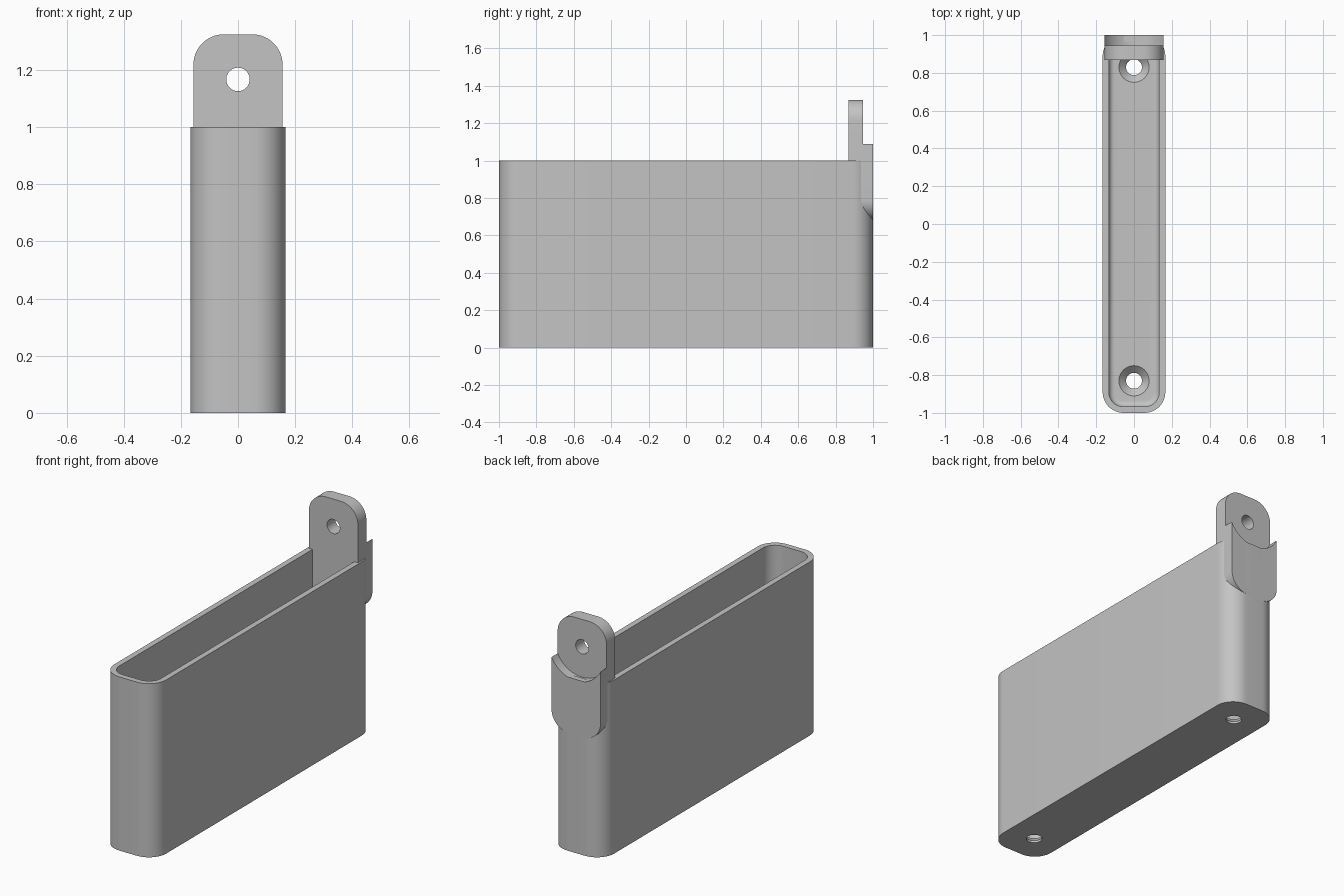
import bpy
import bmesh
from math import sin, cos, pi, radians, asin

cube = bpy.data.objects.get("Cube")
if cube:
    bpy.data.objects.remove(cube, do_unlink=True)

grey = bpy.data.materials.new("plain grey")
grey.use_nodes = True
GREY = (0.55, 0.55, 0.55, 1)
grey.diffuse_color = GREY
grey.node_tree.nodes["Principled BSDF"].inputs["Base Color"].default_value = GREY


def arc(cx, cy, r, start, end, steps=12):
    """Points along an arc, angles in degrees."""
    angles = [radians(start + (end - start) * i / steps) for i in range(steps + 1)]
    return [(cx + r * cos(a), cy + r * sin(a)) for a in angles]


def rounded_rect(hx, hy, r):
    pts = []
    for i, (sx, sy) in enumerate([(1, 1), (-1, 1), (-1, -1), (1, -1)]):
        pts += arc(sx * (hx - r), sy * (hy - r), r, 90 * i, 90 * i + 90)
    return pts


def loft(name, rings):
    """Closed solid skinned through rings of equal point count."""
    bm = bmesh.new()
    loops = [[bm.verts.new(p) for p in ring] for ring in rings]
    n = len(loops[0])
    for a, b in zip(loops, loops[1:]):
        for i in range(n):
            j = (i + 1) % n
            bm.faces.new((a[i], a[j], b[j], b[i]))
    bm.faces.new(loops[0][::-1])
    bm.faces.new(loops[-1])
    bmesh.ops.recalc_face_normals(bm, faces=bm.faces)
    mesh = bpy.data.meshes.new(name)
    bm.to_mesh(mesh)
    bm.free()
    mesh.materials.append(grey)
    obj = bpy.data.objects.new(name, mesh)
    bpy.context.collection.objects.link(obj)
    return obj


def level(outline, z):
    return [(x, y, z) for x, y in outline]


def upright(outline, y):
    return [(x, y, z) for x, z in outline]


def activate(obj):
    bpy.ops.object.select_all(action='DESELECT')
    obj.select_set(True)
    bpy.context.view_layer.objects.active = obj


def cut(obj, cutter):
    cutter.hide_render = True
    mod = obj.modifiers.new("hole", 'BOOLEAN')
    mod.operation = 'DIFFERENCE'
    mod.solver = 'EXACT'
    mod.object = cutter
    activate(obj)
    bpy.ops.object.modifier_apply(modifier=mod.name)
    bpy.data.objects.remove(cutter, do_unlink=True)


def circle(cx, cy, r):
    return arc(cx, cy, r, 0, 360, 40)[:-1]


# Open tray: outer wall, rim, inner wall, filleted floor
HX, HY, R, WALL, FLOOR, FILLET = 0.166, 1.0, 0.11, 0.033, 0.05, 0.03


def inset(d):
    return rounded_rect(HX - d, HY - d, R - d)


rings = [level(inset(0), 0), level(inset(0), 1), level(inset(WALL), 1)]
for i in range(7):
    a = pi / 2 * i / 6
    rings.append(level(inset(WALL + FILLET * (1 - cos(a))),
                       FLOOR + FILLET * (1 - sin(a))))
tray = loft("tray", rings)

# Countersunk screw holes in the floor
for y in (-0.83, 0.83):
    steps = [(0.042, -0.1), (0.042, 0.012), (0.08, FLOOR), (0.08, FLOOR + 0.02)]
    cut(tray, loft("screw_hole_cutter", [level(circle(0, y, r), z) for r, z in steps]))

# Hanging tab with rounded ends
TX, TR, TOP, BOTTOM, HOLE_Z = 0.156, 0.107, 1.325, 0.68, 1.167
mid = (TOP + BOTTOM) / 2
tab_outline = [(x, z + mid) for x, z in rounded_rect(TX, (TOP - BOTTOM) / 2, TR)]
tab = loft("hanging_tab", [upright(tab_outline, 0.868), upright(tab_outline, 0.945)])
hole = circle(0, HOLE_Z, 0.041)
cut(tab, loft("tab_hole_cutter", [upright(hole, 0.8), upright(hole, 1.1)]))

# Back plate with a concave top edge around the hole
NOTCH = 0.175
half = asin(TX / NOTCH) * 180 / pi
plate_outline = (arc(0, HOLE_Z, NOTCH, 270 - half, 270 + half, 24)
                 + arc(TX - TR, BOTTOM + TR, TR, 0, -90)
                 + arc(TR - TX, BOTTOM + TR, TR, -90, -180))
plate = loft("back_plate", [upright(plate_outline, 0.945), upright(plate_outline, 1.0)])

for obj in (tray, tab, plate):
    activate(obj)
    bpy.ops.object.shade_smooth_by_angle(angle=radians(30))
